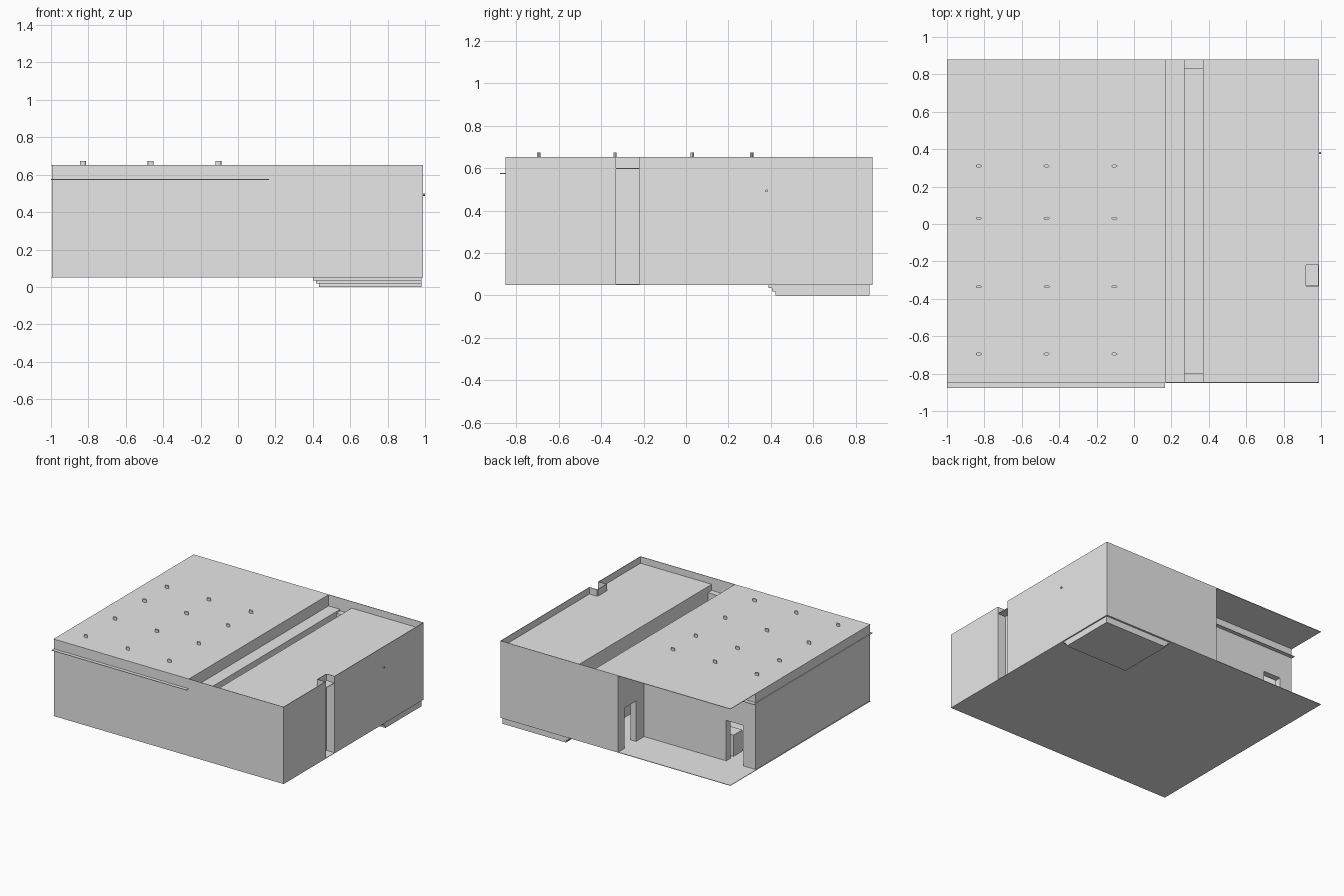
import bpy
import bmesh
from math import pi
from mathutils import Matrix

cube = bpy.data.objects.get("Cube")
if cube:
    bpy.data.objects.remove(cube, do_unlink=True)

grey = bpy.data.materials.new("plain grey")
grey.use_nodes = True
grey.diffuse_color = (0.8, 0.8, 0.8, 1)
grey.node_tree.nodes["Principled BSDF"].inputs["Base Color"].default_value = (0.8, 0.8, 0.8, 1)


def finish(name, bm):
    mesh = bpy.data.meshes.new(name)
    bm.to_mesh(mesh)
    bm.free()
    mesh.materials.append(grey)
    obj = bpy.data.objects.new(name, mesh)
    bpy.context.collection.objects.link(obj)
    return obj


def box(name, x, y, z):
    """Box from (low, high) ranges on each axis."""
    bm = bmesh.new()
    size = [r[1] - r[0] for r in (x, y, z)]
    mid = [(r[0] + r[1]) / 2 for r in (x, y, z)]
    bmesh.ops.create_cube(bm, size=1, matrix=Matrix.Translation(mid) @ Matrix.Diagonal((*size, 1)))
    return finish(name, bm)


def rod(name, centre, matrix, depth):
    bm = bmesh.new()
    bmesh.ops.create_cone(bm, cap_ends=True, segments=20, radius1=1, radius2=1, depth=depth,
                          matrix=Matrix.Translation(centre) @ matrix)
    finish(name, bm)


# Overall levels and plan lines
W, E, S, N = -1.0, 0.99, -0.85, 0.88
FLOOR, CEIL, SLAB, TOP = 0.05, 0.572, 0.60, 0.652
PORCH_X, PORCH_Y = -0.03, 0.56
SPLIT, GAP_L, GAP_R = 0.17, 0.27, 0.37
NOTCH_X, NOTCH_S, NOTCH_N = 0.92, -0.33, -0.22
T, P = 0.05, 0.004          # wall and sheet thickness
DOOR_TOP = 0.37

# Floor, roofs and ceilings as thin sheets
box("floor", (W, E), (S, N), (FLOOR, FLOOR + P))
box("upper_roof", (W, SPLIT), (S, N), (TOP - P, TOP))
box("ceiling_ledge", (W, SPLIT - 0.005), (S - 0.027, PORCH_Y + 0.03), (CEIL, CEIL + P))
box("gutter_shelf", (SPLIT, GAP_L), (S, N), (CEIL - 0.012, CEIL - 0.008))
box("lower_roof", (GAP_R, E - P), (S + P, N - P), (SLAB - P, SLAB))


def wall_x(name, outer, inward, y):
    """Wall along y: thick below the slab, thin parapet above."""
    for part, t, z in (("", T, (FLOOR, SLAB - P)), ("_parapet", P, (SLAB - P, TOP))):
        box(name + part, sorted((outer, outer + inward * t)), y, z)


def wall_y(name, outer, inward, x):
    """Wall along x: thick below the ceiling, thin skin above."""
    for part, t, z in (("", T, (FLOOR, CEIL - 0.02)), ("_parapet", P, (CEIL - 0.02, TOP))):
        box(name + part, x, sorted((outer, outer + inward * t)), z)


# Outer walls
wall_y("front_wall_west", S, 1, (W + 0.005, GAP_L))
wall_y("front_wall_gap", S, 1, (GAP_L, GAP_R))
wall_y("front_wall_east", S, 1, (GAP_R, E))
wall_y("back_wall", N, -1, (PORCH_X, E))
wall_x("west_wall", W + 0.005, 1, (S, PORCH_Y))
wall_x("east_wall_front", E, -1, (S, NOTCH_S))
wall_x("east_wall_back", E, -1, (NOTCH_N, N))

# Notch in the east wall
wall_x("notch_inner_wall", NOTCH_X, -1, (NOTCH_S, NOTCH_N))
wall_y("notch_front_cheek", NOTCH_S, -1, (NOTCH_X, E))
wall_y("notch_back_cheek", NOTCH_N, 1, (NOTCH_X, E))

# Porch walls with door openings, built as piers and a lintel
door = (0.66, 0.80)
for name, y, z in (("pier_a", (PORCH_Y - T, door[0]), FLOOR),
                   ("pier_b", (door[1], N), FLOOR),
                   ("lintel", door, DOOR_TOP)):
    box("porch_side_" + name, (PORCH_X, PORCH_X + T), y, (z, TOP - P))
door = (-0.89, -0.74)
for name, x, z in (("pier_a", (W + 0.005, door[0]), FLOOR),
                   ("pier_b", (door[1], PORCH_X), FLOOR),
                   ("lintel", door, DOOR_TOP)):
    box("porch_back_" + name, x, (PORCH_Y - T, PORCH_Y), (z, TOP - P))
box("indoor_counter", (-0.74, -0.60), (0.36, 0.47), (FLOOR, 0.22))

# Step between the two roofs and the sides of the light well
box("roof_step_wall", (SPLIT - P, SPLIT), (S, N), (CEIL - 0.012, TOP))
box("well_west_wall", (GAP_L - P, GAP_L), (S, N), (FLOOR, CEIL - 0.008))
box("well_east_wall", (GAP_R, GAP_R + P), (S, N), (FLOOR, SLAB))

# Sunken stepped pit below the floor
for i, z in enumerate(((0.034, FLOOR), (0.018, 0.034), (0, 0.018))):
    inset = i * 0.016
    box("pit_step", (0.40 + inset, 0.98), (0.39 + inset, 0.865), z)

# Roof vents, oval in plan
for x in (-0.83, -0.467, -0.105):
    for y in (-0.695, -0.335, 0.03, 0.31):
        rod("roof_vent", (x, y, TOP + 0.009), Matrix.Diagonal((0.016, 0.008, 1, 1)), 0.024)

# Small pipe through the east wall
rod("wall_pipe", (0.985, 0.38, 0.493),
    Matrix.Rotation(pi / 2, 4, 'Y') @ Matrix.Diagonal((0.006, 0.006, 1, 1)), 0.03)
